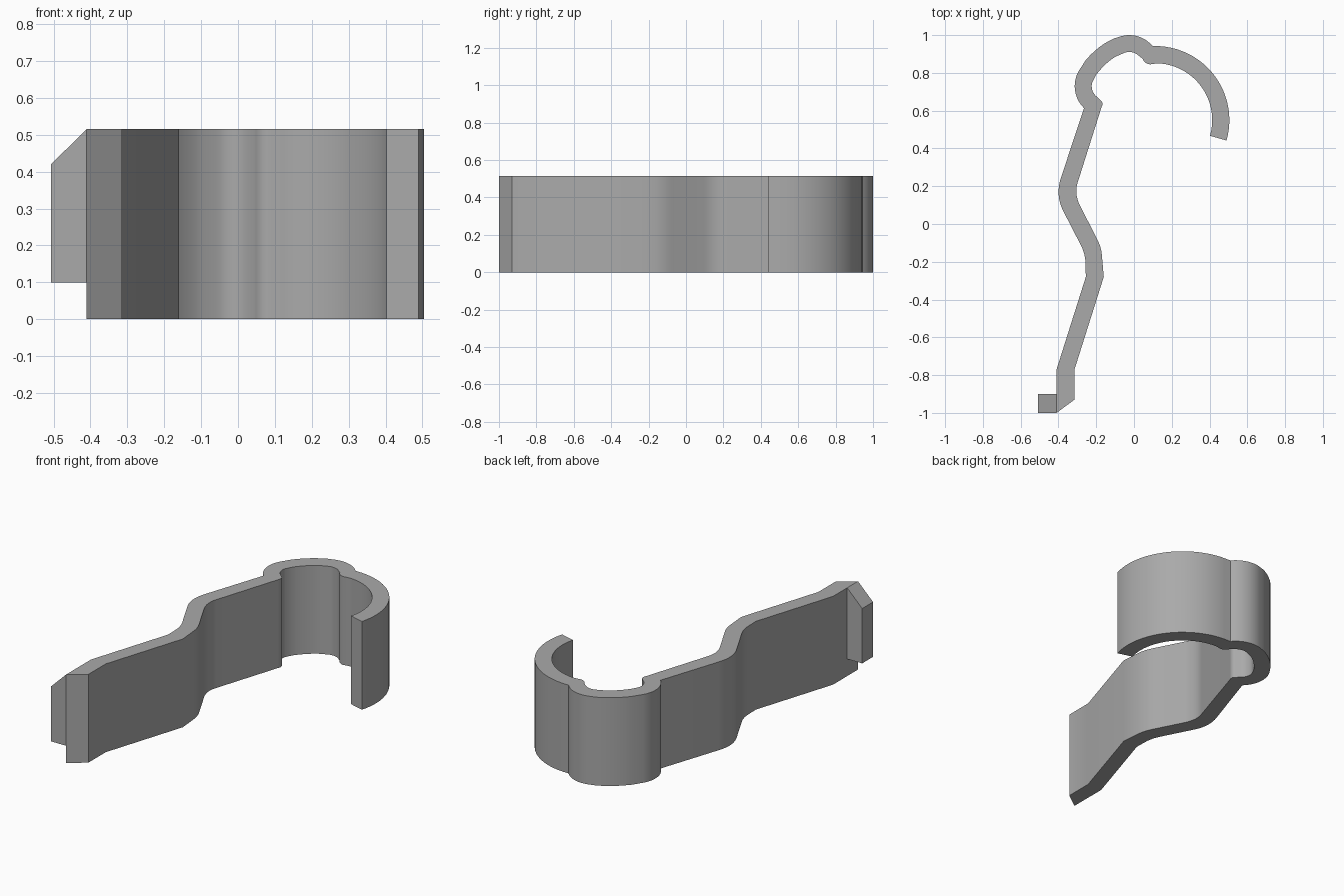
import bpy, bmesh
from math import sin, cos, radians

cube = bpy.data.objects.get("Cube")
if cube:
    bpy.data.objects.remove(cube, do_unlink=True)

HEIGHT = 0.515

grey = bpy.data.materials.new("plain grey")
grey.use_nodes = True
colour = (0.4, 0.4, 0.4, 1)
grey.diffuse_color = colour
grey.node_tree.nodes["Principled BSDF"].inputs["Base Color"].default_value = colour


def arc(cx, cy, r, start, end, steps=12):
    """Points along a circular arc, angles in degrees."""
    angles = [radians(start + (end - start) * i / steps) for i in range(steps + 1)]
    return [(cx + r * cos(a), cy + r * sin(a)) for a in angles]


def bend(a, control, b, steps=6):
    """Points along a quadratic curve that rounds a corner."""
    ts = [i / steps for i in range(steps + 1)]
    return [tuple((1 - t) ** 2 * p + 2 * t * (1 - t) * q + t * t * s
                  for p, q, s in zip(a, control, b)) for t in ts]


def extrude(name, points, vector):
    """Solid prism made by sweeping a flat outline along a vector."""
    bm = bmesh.new()
    face = bm.faces.new([bm.verts.new(p) for p in points])
    swept = bmesh.ops.extrude_face_region(bm, geom=[face], use_keep_orig=True)
    verts = [g for g in swept["geom"] if isinstance(g, bmesh.types.BMVert)]
    bmesh.ops.translate(bm, verts=verts, vec=vector)
    bmesh.ops.recalc_face_normals(bm, faces=bm.faces)
    mesh = bpy.data.meshes.new(name)
    bm.to_mesh(mesh)
    bm.free()
    mesh.materials.append(grey)
    obj = bpy.data.objects.new(name, mesh)
    bpy.context.collection.objects.link(obj)
    return obj


# Outer side: arm, small loop, large hook
outer = [(-0.41, -1.0), (-0.41, -0.77), (-0.255, -0.28)]
outer += bend((-0.257, -0.2), (-0.26, -0.155), (-0.28, -0.115))
outer += bend((-0.37, 0.06), (-0.42, 0.15), (-0.385, 0.25), 8)
outer += arc(-0.152, 0.73, 0.162, 226, 150)
outer += bend((-0.255, 0.868), (-0.19, 0.945), (-0.105, 0.983))
outer += arc(-0.025, 0.84, 0.16, 112, 40)
outer += arc(0.113, 0.55, 0.392, 91, -16, 24)

# Inner side, from the hook tip back down the arm
inner = arc(0.113, 0.55, 0.301, -16, 88, 24)
inner += bend((0.085, 0.845), (0.055, 0.85), (0.045, 0.875))
inner += arc(-0.025, 0.838, 0.073, 45, 118, 8)
inner += bend((-0.1, 0.885), (-0.155, 0.85), (-0.2, 0.79))
inner += arc(-0.152, 0.73, 0.072, 165, 232, 8)
inner += bend((-0.182, 0.66), (-0.158, 0.645), (-0.173, 0.615), 4)
inner += bend((-0.295, 0.23), (-0.32, 0.165), (-0.285, 0.095), 8)
inner += bend((-0.2, -0.07), (-0.173, -0.12), (-0.17, -0.165))
inner += [(-0.16, -0.28), (-0.315, -0.77), (-0.315, -0.93)]

clip = extrude("clip_strip", [(x, y, 0) for x, y in outer + inner], (0, 0, HEIGHT))

# Side tab with a sloped top
tab_side = [(-0.41, 0.1), (-0.507, 0.1), (-0.507, 0.42), (-0.41, HEIGHT)]
extrude("end_tab", [(x, -1.0, z) for x, z in tab_side], (0, 0.1, 0))

# Smooth curves, crisp edges
bpy.ops.object.select_all(action="DESELECT")
clip.select_set(True)
bpy.context.view_layer.objects.active = clip
bpy.ops.object.shade_smooth_by_angle(angle=radians(28))
